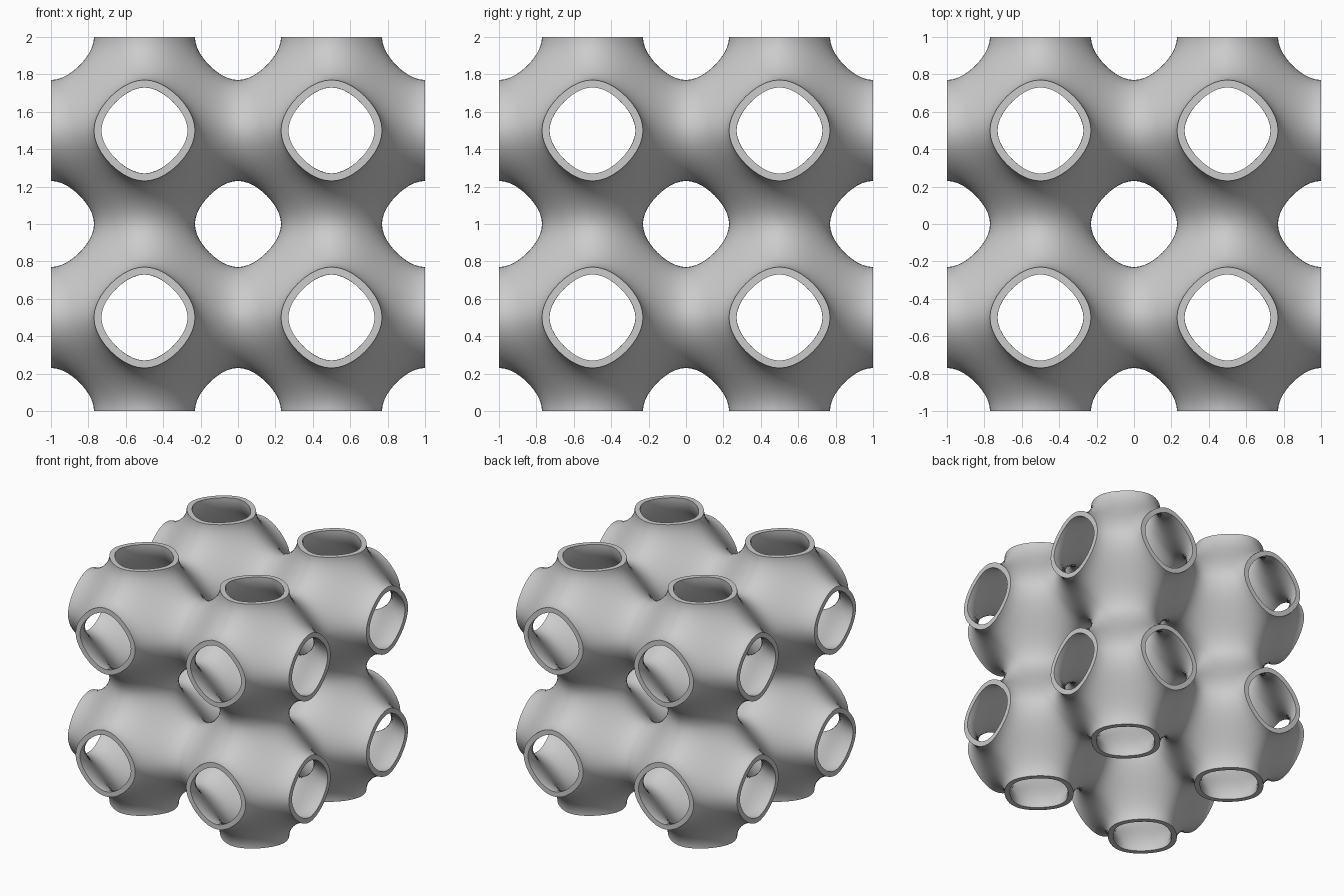
import bpy
import bmesh
import itertools
from math import cos, sin, tau, radians
from mathutils import Vector

STEPS = 10           # grid steps per patch side
HALF_WALL = 0.02     # half the wall thickness

old = bpy.data.objects.get("Cube")
if old:
    bpy.data.objects.remove(old, do_unlink=True)


# Periodic minimal surface: sum of cosines equals zero, cell centre at the origin
def level(p):
    return sum(cos(tau * c) for c in p)


def slope(p):
    return Vector([-tau * sin(tau * c) for c in p])


def settle(p):
    """Slide a point along the slope until it lies on the surface."""
    for _ in range(12):
        g = slope(p)
        p = p - g * (level(p) / g.length_squared)
    return p


# One eighth of a cell: a hexagon made of three rhombic grids
centre = Vector((0.25, 0.25, 0.25))
hexagon = [Vector(c) for c in ((.5, .25, 0), (.25, .5, 0), (0, .5, .25),
                               (0, .25, .5), (.25, 0, .5), (.5, 0, .25))]
patches = []
for k in (0, 2, 4):
    a = (hexagon[k] - centre) / STEPS
    b = (hexagon[(k + 2) % 6] - centre) / STEPS
    patches.append([[settle(centre + a * i + b * j) for j in range(STEPS + 1)]
                    for i in range(STEPS + 1)])

# Reflect the eighth into a full cell and repeat the cell two by two by two
bm = bmesh.new()
for signs in itertools.product((-1, 1), repeat=3):
    for cell in itertools.product((-0.5, 0.5), repeat=3):
        for patch in patches:
            grid = [[bm.verts.new([s * c + o for s, c, o in zip(signs, p, cell)])
                     for p in row] for row in patch]
            for i in range(STEPS):
                for j in range(STEPS):
                    bm.faces.new((grid[i][j], grid[i + 1][j],
                                  grid[i + 1][j + 1], grid[i][j + 1]))
bmesh.ops.remove_doubles(bm, verts=bm.verts[:], dist=0.0005)

# Give the sheet a wall: offset an outer and an inner skin, then close the rims
skin_faces = bm.faces[:]
rim_edges = [e for e in bm.edges if e.is_boundary]
twin = {}
for v in bm.verts[:]:
    mid = v.co.copy()
    n = slope(mid - Vector((0.5, 0.5, 0.5))).normalized() * HALF_WALL
    v.co = mid - n
    twin[v] = bm.verts.new(mid + n)
for f in skin_faces:
    bm.faces.new([twin[v] for v in reversed(f.verts)])
for e in rim_edges:
    v, w = e.verts
    bm.faces.new((v, w, twin[w], twin[v]))
bmesh.ops.recalc_face_normals(bm, faces=bm.faces[:])
bmesh.ops.translate(bm, verts=bm.verts[:], vec=(0, 0, 1))

mesh = bpy.data.meshes.new("tunnel_lattice")
bm.to_mesh(mesh)
bm.free()
lattice = bpy.data.objects.new("tunnel_lattice", mesh)
bpy.context.collection.objects.link(lattice)

# Plain grey
grey = bpy.data.materials.new("light_grey")
grey.use_nodes = True
colour = (0.6, 0.6, 0.6, 1)
grey.diffuse_color = colour
grey.node_tree.nodes["Principled BSDF"].inputs["Base Color"].default_value = colour
mesh.materials.append(grey)

# Smooth walls with crisp rims
bpy.ops.object.select_all(action="DESELECT")
lattice.select_set(True)
bpy.context.view_layer.objects.active = lattice
bpy.ops.object.shade_smooth_by_angle(angle=radians(40))
